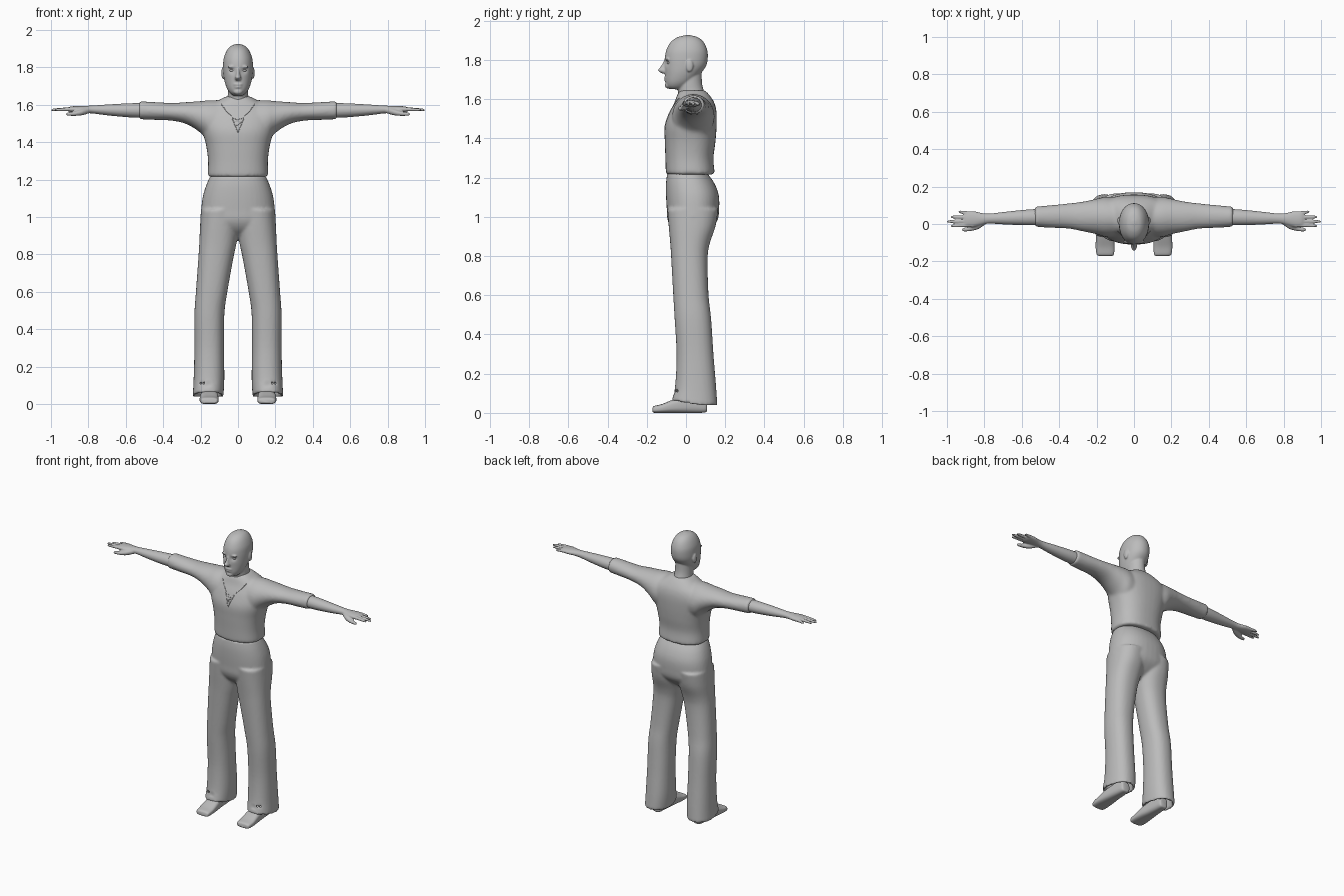
import bpy, bmesh
from math import cos, sin, pi, exp, copysign
from mathutils import Vector, Matrix
from mathutils.bvhtree import BVHTree

cube = bpy.data.objects.get("Cube")
if cube:
    bpy.data.objects.remove(cube, do_unlink=True)

CM = 0.01          # sections below are written in hundredths of a unit
BOTH = (1, -1)     # left and right copies

clay = bpy.data.materials.new("plain grey")
clay.use_nodes = True
GREY = (0.5, 0.5, 0.5, 1)
clay.diffuse_color = GREY
clay.node_tree.nodes["Principled BSDF"].inputs["Base Color"].default_value = GREY


def smooth_path(rows, steps=5):
    """Catmull-Rom interpolation between cross-sections."""
    rows = [Vector(r) for r in rows]
    out = []
    for i in range(len(rows) - 1):
        p1, p2 = rows[i], rows[i + 1]
        p0, p3 = rows[max(i - 1, 0)], rows[min(i + 2, len(rows) - 1)]
        for k in range(steps):
            t = k / steps
            out.append(p1 + (p2 - p0) * (t / 2)
                       + (p0 * 2 - p1 * 5 + p2 * 4 - p3) * (t * t / 2)
                       + (p1 * 3 - p0 - p2 * 3 + p3) * (t ** 3 / 2))
    return out + [rows[-1]]


def loft(bm, rows, axis="z", sides=(1,), power=2.0, segs=40, recess=0):
    """Skin rounded rings; each row is (position, a min, a max, b min, b max)."""
    rings = smooth_path(rows)
    if recess:     # hollow the open end of a trouser leg
        t, a0, a1, b0, b1 = rings[-1]
        w = 1.6
        for up in (0, recess):
            rings.append(Vector((t + up, a0 + w, a1 - w, b0 + w, b1 - w)))
    for side in sides:
        loops = []
        for t, a0, a1, b0, b1 in rings:
            ring = []
            for i in range(segs):
                c, s = cos(2 * pi * i / segs), sin(2 * pi * i / segs)
                a = (a0 + a1) / 2 + (a1 - a0) / 2 * copysign(abs(c) ** (2 / power), c)
                b = (b0 + b1) / 2 + (b1 - b0) / 2 * copysign(abs(s) ** (2 / power), s)
                x, y, z = {"x": (t, a, b), "y": (a, t, b), "z": (a, b, t)}[axis]
                ring.append(bm.verts.new((side * x * CM, y * CM, z * CM)))
            loops.append(ring)
        for lo, hi in zip(loops, loops[1:]):
            for i in range(segs):
                j = (i + 1) % segs
                bm.faces.new((lo[i], lo[j], hi[j], hi[i]))
        bm.faces.new(loops[0])
        bm.faces.new(loops[-1])


def wide(rows):
    """Symmetric rows: (height, half width, front, back)."""
    return [(z, -w, w, f, b) for z, w, f, b in rows]


def ball(bm, centre, radii, sides=(1,)):
    for side in sides:
        place = Matrix.Translation((side * centre[0] * CM, centre[1] * CM, centre[2] * CM))
        size = Matrix.Diagonal((*[r * CM for r in radii], 1))
        bmesh.ops.create_uvsphere(bm, u_segments=20, v_segments=12, radius=1, matrix=place @ size)


def finish(name, bm, voxel=0, relax=0):
    """Turn the shells into one smooth object, fused when a voxel size is given."""
    bmesh.ops.recalc_face_normals(bm, faces=bm.faces)
    mesh = bpy.data.meshes.new(name)
    bm.to_mesh(mesh)
    bm.free()
    ob = bpy.data.objects.new(name, mesh)
    bpy.context.collection.objects.link(ob)
    mesh.materials.append(clay)
    mesh.polygons.foreach_set("use_smooth", [True] * len(mesh.polygons))
    if voxel:
        fuse = ob.modifiers.new("fuse", "REMESH")
        fuse.mode = "VOXEL"
        fuse.voxel_size = voxel
        fuse.use_smooth_shade = True
        soft = ob.modifiers.new("soften", "SMOOTH")
        soft.iterations = relax
    else:
        bpy.ops.object.select_all(action="DESELECT")
        ob.select_set(True)
        bpy.context.view_layer.objects.active = ob
        bpy.ops.object.shade_smooth_by_angle(angle=0.8)
    return ob


# Shirt: torso and wide sleeves fused together
bm = bmesh.new()
loft(bm, wide([(121.5, 16, -10, 14.2), (123, 16.2, -10.3, 14.5), (130, 16, -10.5, 14),
               (138, 17, -10.8, 15), (146, 19, -10.8, 15.6), (153, 20, -8.5, 15.6),
               (158, 17, -6, 14.5), (162, 11, -4.5, 12), (164.5, 6.5, -3, 9.5)]), power=2.4)
loft(bm, [(8, -7, 14, 138, 162.5), (15, -7, 14.5, 140, 162.5), (20, -5.5, 13.5, 145, 162),
          (27, -4, 12, 149.5, 161.5), (35, -2.5, 11, 151.5, 161), (45, -2, 10, 152, 161.5),
          (53, -1.5, 9.3, 152.3, 162)], "x", BOTH)
shirt = finish("shirt", bm, 0.009, 5)

# Trousers: hips plus two flared legs
bm = bmesh.new()
loft(bm, wide([(122, 14.8, -9.6, 11), (117, 17, -10.2, 14.5), (111, 18.8, -10.2, 16.7),
               (104, 19.7, -9.8, 16.9), (98, 20, -9.3, 16), (93, 18, -6.5, 12),
               (88.5, 9, -1, 6)]), power=2.3)
loft(bm, [(104, -1, 19.7, -9.5, 16.5), (95, -.5, 20.3, -8.8, 15), (86, .8, 20.7, -8, 12),
          (78, 2.5, 21.2, -7.5, 11), (60, 5.7, 22.5, -6.5, 11.5), (48, 7.3, 23.3, -5.8, 12.8),
          (30, 7.5, 23.3, -4.8, 14), (14, 7.3, 23.7, -5.5, 15.3), (4, 7.8, 24.2, -7.2, 16)],
     "z", BOTH, 2.3, recess=8)
for v in bm.verts:     # raise the front of the hem over the shoe
    if v.co.z < 0.15:
        v.co.z += max(0, 0.06 - v.co.y) * 0.25 * (1 - v.co.z / 0.15)
finish("trousers", bm, 0.008, 4)

# Shoes with a flat sole and square toe
bm = bmesh.new()
loft(bm, [(-17, 11.5, 19, .5, 2.8), (-16, 10.7, 20, 0, 3.6), (-12, 10.4, 20.5, 0, 4.6),
          (-6, 10.6, 20.2, 0, 7), (0, 11.3, 19.6, 0, 8.5), (6, 11.8, 19, 0, 9),
          (10, 12.3, 18.3, .3, 7.5), (10.8, 13.5, 17, 1.5, 5)], "y", BOTH, 3)
for v in bm.verts:
    v.co.z = max(v.co.z, 0)
finish("shoes", bm)

# Head: skull, neck, ears and facial forms
bm = bmesh.new()
loft(bm, wide([(192.6, .8, 0, 2), (191.5, 3.8, -4.3, 6), (189, 6, -7.8, 9),
               (185, 7.6, -10, 10.8), (181, 8, -10.8, 11.1), (177, 7.9, -10.9, 10.3),
               (173, 7.3, -10.7, 7.5), (169, 6, -10.5, 4), (166.5, 4.4, -9.8, 1),
               (165, 2.5, -8.3, -1)]), power=2.1, segs=72)
for v in bm.verts:     # eye sockets
    d = (Vector((abs(v.co.x), v.co.z)) - Vector((0.032, 1.785))).length
    if v.co.y < 0:
        v.co.y += 0.011 * exp(-(d / 0.015) ** 2)
loft(bm, wide([(157, 8, -3, 11.5), (163, 5.8, -4, 9.5), (168, 5.4, -4.5, 8.2),
               (175, 5.4, -5, 8)]))
loft(bm, wide([(180, .7, -11, -8), (176.5, 1.1, -13, -8), (174.6, 1.7, -14.4, -8),
               (173, 1.4, -12, -8)]), segs=20)
ball(bm, (0, -10.3, 170.9), (2.5, .9, .6))
ball(bm, (0, -10.2, 169.5), (2.1, .9, .6))
ball(bm, (0, -9.1, 167), (2.5, 1.7, 1.6))
ball(bm, (3.2, -9.6, 180.3), (2.5, 1, .7), BOTH)
ball(bm, (8, 1.8, 177), (.9, 1.9, 3.2), BOTH)
finish("head", bm, 0.005, 2)

# Eyeballs
bm = bmesh.new()
ball(bm, (3.2, -8.4, 178.4), (1.4, 1.2, .8), BOTH)
finish("eyes", bm)

# Forearms, palms, fingers and thumbs
bm = bmesh.new()
loft(bm, [(44, -.5, 8.3, 153, 161), (56, -.7, 7.8, 153.2, 160.9), (68, -.3, 6.6, 154.2, 160.3),
          (77, .2, 5.6, 155.3, 159.7), (81, -.4, 5.8, 155.6, 159.5), (85, -1.5, 6.7, 155.8, 159.4),
          (89, -1.7, 6.8, 156, 159.2), (91, -1, 6, 156.6, 158.6)], "x", BOTH)
for y0, y1, tip in ((-.7, -1, 98), (1.5, 1.3, 100), (3.6, 3.8, 98), (5.7, 6.5, 94)):
    mid = (88 + tip) / 2
    loft(bm, [(86, y0 - 1, y0 + 1, 156.6, 158.8),
              (mid, (y0 + y1) / 2 - .9, (y0 + y1) / 2 + .9, 156.6, 158.5),
              (tip - 1, y1 - .7, y1 + .7, 156.6, 158), (tip, y1 - .3, y1 + .3, 156.9, 157.5)],
         "x", BOTH, segs=16)
loft(bm, [(79, .2, 3, 155.7, 158.5), (83, -2.6, 1, 154.5, 157.8), (87, -3.7, -1, 154.1, 156.6),
          (91, -4, -2.1, 154.2, 156), (92, -3.4, -2.7, 154.7, 155.3)], "x", BOTH, segs=20)
finish("arms_and_hands", bm, 0.005, 2)

# Neckline edge and lacing laid on the shirt front
tree = BVHTree.FromObject(shirt, bpy.context.evaluated_depsgraph_get())


def cord(name, path):
    bm = bmesh.new()
    pts = []
    for (xa, za), (xb, zb) in zip(path, path[1:]):
        for k in range(9):
            t = k / 8
            x, z = (xa + (xb - xa) * t) * CM, (za + (zb - za) * t) * CM
            hit = tree.ray_cast(Vector((x, -1, z)), Vector((0, 1, 0)))[0]
            if hit:
                pts.append(hit)
    for a, b in zip(pts, pts[1:]):
        d = b - a
        if d.length > 1e-5:
            place = Matrix.Translation((a + b) / 2) @ d.to_track_quat("Z", "Y").to_matrix().to_4x4()
            bmesh.ops.create_cone(bm, cap_ends=True, segments=8, radius1=0.0018,
                                  radius2=0.0018, depth=d.length, matrix=place)
    finish(name, bm)


for side, label in ((1, "left"), (-1, "right")):
    cord(label + "_neckline", [(side * 9, 160.5), (side * 6.5, 157), (side * 3.2, 153.5)])
    cord(label + "_placket", [(side * 3.2, 153), (0, 145)])
cord("upper_lace", [(-3, 153), (-.5, 152), (3, 153)])
cord("lower_lace", [(-2.2, 151), (2.2, 151), (-1.2, 148.5), (1.2, 148.5)])
